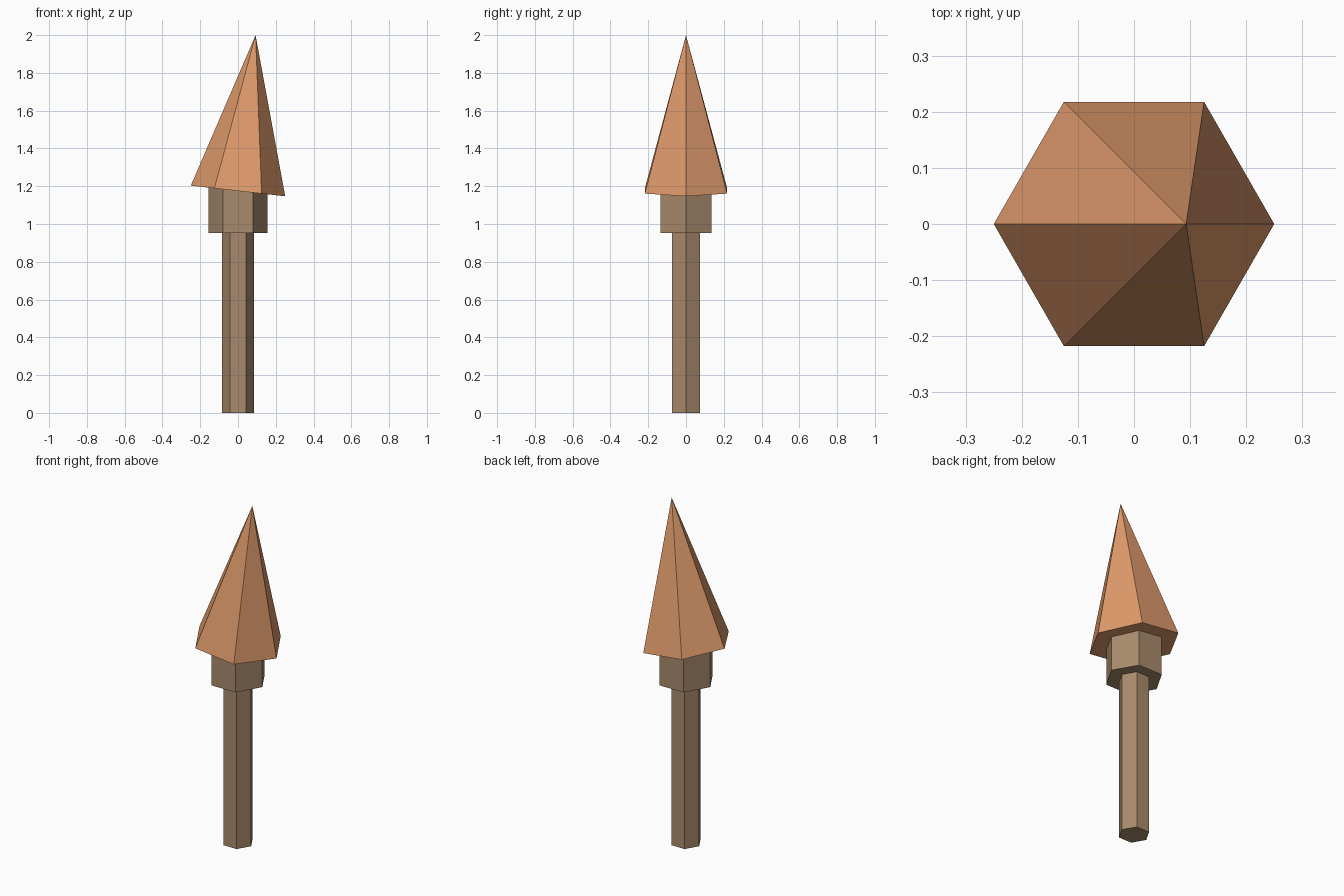
import bpy
from math import atan2, cos, sin
from mathutils import Vector

cube = bpy.data.objects.get("Cube")
if cube:
    bpy.data.objects.remove(cube, do_unlink=True)


def make_material(name, srgb):
    linear = [((c / 255 + 0.055) / 1.055) ** 2.4 for c in srgb]
    mat = bpy.data.materials.new(name)
    mat.use_nodes = True
    mat.diffuse_color = (*linear, 1)
    bsdf = mat.node_tree.nodes["Principled BSDF"]
    bsdf.inputs["Base Color"].default_value = (*linear, 1)
    bsdf.inputs["Roughness"].default_value = 0.8
    return mat


def hex_part(name, base, tip, r_base, r_tip, mat):
    """Six-sided flat-shaded part from base to tip, with corners along x."""
    base, tip = Vector(base), Vector(tip)
    axis = tip - base
    tilt = atan2(axis.x, axis.z)
    bpy.ops.mesh.primitive_cone_add(
        vertices=6, radius1=r_base, radius2=r_tip, depth=axis.length,
        location=(base + tip) / 2)
    obj = bpy.context.object
    obj.name = name
    # Turn the corners onto the x axis, then lean the part sideways
    obj.rotation_euler = (0, tilt, 0)
    turn = atan2(obj.data.vertices[0].co.y, obj.data.vertices[0].co.x)
    for v in obj.data.vertices:
        x, y = v.co.x, v.co.y
        v.co.x = x * cos(turn) + y * sin(turn)
        v.co.y = y * cos(turn) - x * sin(turn)
    obj.data.materials.append(mat)
    return obj


bark = make_material("trunk brown", (168, 138, 108))
foliage = make_material("autumn orange", (222, 154, 107))

# Trunk and the wider collar under the crown
hex_part("trunk", (0, 0, 0), (0, 0, 0.96), 0.085, 0.085, bark)
hex_part("collar", (0, 0, 0.953), (0, 0, 1.2), 0.157, 0.157, bark)

# Leaning pointed crown
hex_part("crown", (0, 0, 1.175), (0.093, 0, 2), 0.2515, 0, foliage)
